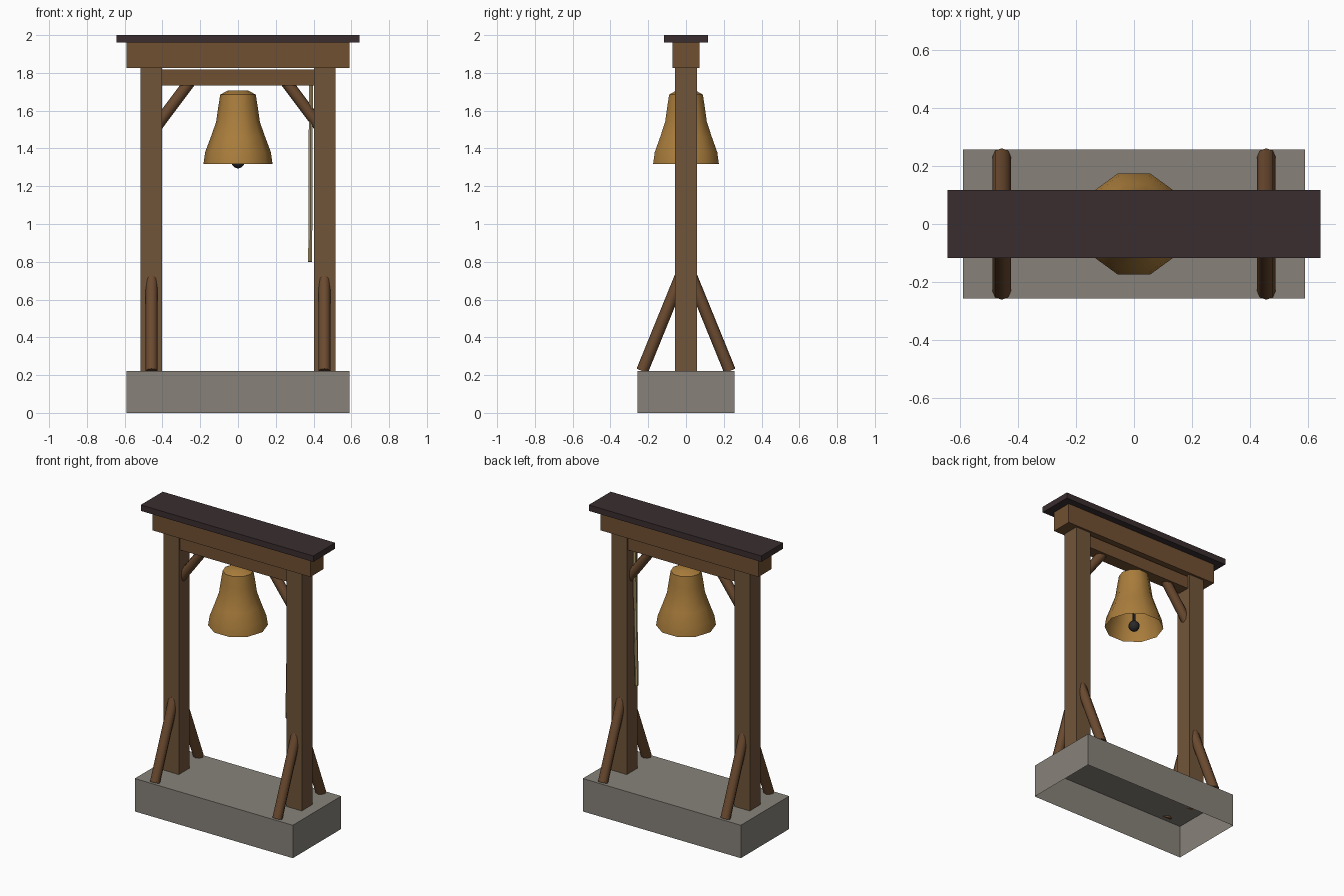
import bpy, bmesh, math
from mathutils import Vector

if "Cube" in bpy.data.objects:
    bpy.data.objects.remove(bpy.data.objects["Cube"])


def material(name, rgb):
    m = bpy.data.materials.new(name)
    m.diffuse_color = (*rgb, 1)
    m.use_nodes = True
    m.node_tree.nodes["Principled BSDF"].inputs["Base Color"].default_value = m.diffuse_color
    return m


POST = material("post wood", (0.165, 0.091, 0.042))
BEAM = material("beam wood", (0.165, 0.080, 0.032))
BRACE = material("brace wood", (0.147, 0.069, 0.029))
STONE = material("grey stone", (0.245, 0.225, 0.195))
ROOF = material("dark roof", (0.042, 0.027, 0.029))
BRONZE = material("bell bronze", (0.400, 0.205, 0.045))
IRON = material("dark iron", (0.023, 0.022, 0.022))
ROPE = material("tan rope", (0.430, 0.320, 0.150))


def finish(name, bm, mat, smooth=None):
    me = bpy.data.meshes.new(name)
    bm.to_mesh(me)
    bm.free()
    me.materials.append(mat)
    ob = bpy.data.objects.new(name, me)
    bpy.context.collection.objects.link(ob)
    if smooth:
        bpy.ops.object.select_all(action='DESELECT')
        ob.select_set(True)
        bpy.context.view_layer.objects.active = ob
        bpy.ops.object.shade_smooth_by_angle(angle=math.radians(smooth))
    return ob


def box(name, x, hx, hy, z0, z1, mat, open_bottom=False):
    bm = bmesh.new()
    bmesh.ops.create_cube(bm, size=2)
    for v in bm.verts:
        v.co = (x + v.co.x * hx, v.co.y * hy, z1 if v.co.z > 0 else z0)
    if open_bottom:
        bm.normal_update()
        bottom = [f for f in bm.faces if f.normal.z < -0.9]
        bmesh.ops.delete(bm, geom=bottom, context='FACES')
    return finish(name, bm, mat)


def rod(name, a, b, r, sides, mat):
    """Round bar between two points, one corner kept in the leaning plane."""
    a, b = Vector(a), Vector(b)
    d = (b - a).normalized()
    u = d.cross(Vector((1, 0, 0))).normalized()
    w = d.cross(u)
    bm = bmesh.new()
    rings = []
    for p in (a, b):
        rings.append([bm.verts.new(p + r * (math.cos(t) * u + math.sin(t) * w))
                      for t in (2 * math.pi * i / sides for i in range(sides))])
    lo, hi = rings
    for i in range(sides):
        j = (i + 1) % sides
        bm.faces.new((lo[i], lo[j], hi[j], hi[i]))
    bm.faces.new(lo[::-1])
    bm.faces.new(hi)
    bmesh.ops.recalc_face_normals(bm, faces=bm.faces)
    return finish(name, bm, mat, 50)


# Stone plinth, open underneath
box("plinth", 0, 0.59, 0.258, 0, 0.222, STONE, open_bottom=True)

# Posts and braces, both sides
for s, side in ((-1, "left"), (1, "right")):
    box(side + "_post", s * 0.459, 0.057, 0.057, 0.222, 1.83, POST)
    rod(side + "_upper_brace", (s * 0.43, 0, 1.519), (s * 0.255, 0, 1.753), 0.031, 8, BRACE)
    for t, end in ((-1, "front"), (1, "back")):
        rod(f"{side}_{end}_foot_brace", (s * 0.457, t * 0.232, 0.222),
            (s * 0.457, t * 0.03, 0.718), 0.032, 8, BRACE)

# Beams and roof board
box("tie_beam", 0, 0.41, 0.042, 1.732, 1.817, BEAM)
box("head_beam", 0, 0.59, 0.071, 1.826, 1.96, BEAM)
box("roof_board", 0, 0.644, 0.117, 1.96, 2.0, ROOF)

# Ten-sided bell shell, open at the mouth
PROFILE = [(0.183, 1.318), (0.174, 1.38), (0.144, 1.46), (0.116, 1.54),
           (0.106, 1.61), (0.094, 1.685), (0.055, 1.706)]
bm = bmesh.new()
N = 10
rings = [[bm.verts.new((r * math.cos(2 * math.pi * i / N), r * math.sin(2 * math.pi * i / N), z))
          for i in range(N)] for r, z in PROFILE]
for lo, hi in zip(rings, rings[1:]):
    for i in range(N):
        j = (i + 1) % N
        bm.faces.new((lo[i], lo[j], hi[j], hi[i]))
bm.faces.new(rings[-1])
finish("bell", bm, BRONZE, 40)

# Clapper
rod("clapper_rod", (0, 0, 1.33), (0, 0, 1.69), 0.011, 6, IRON)
bm = bmesh.new()
bmesh.ops.create_uvsphere(bm, u_segments=8, v_segments=6, radius=0.036)
for v in bm.verts:
    v.co.z += 1.33
finish("clapper_ball", bm, IRON, 50)

# Pull rope
rod("pull_rope", (0.382, -0.02, 0.8), (0.386, 0, 1.75), 0.012, 6, ROPE)
